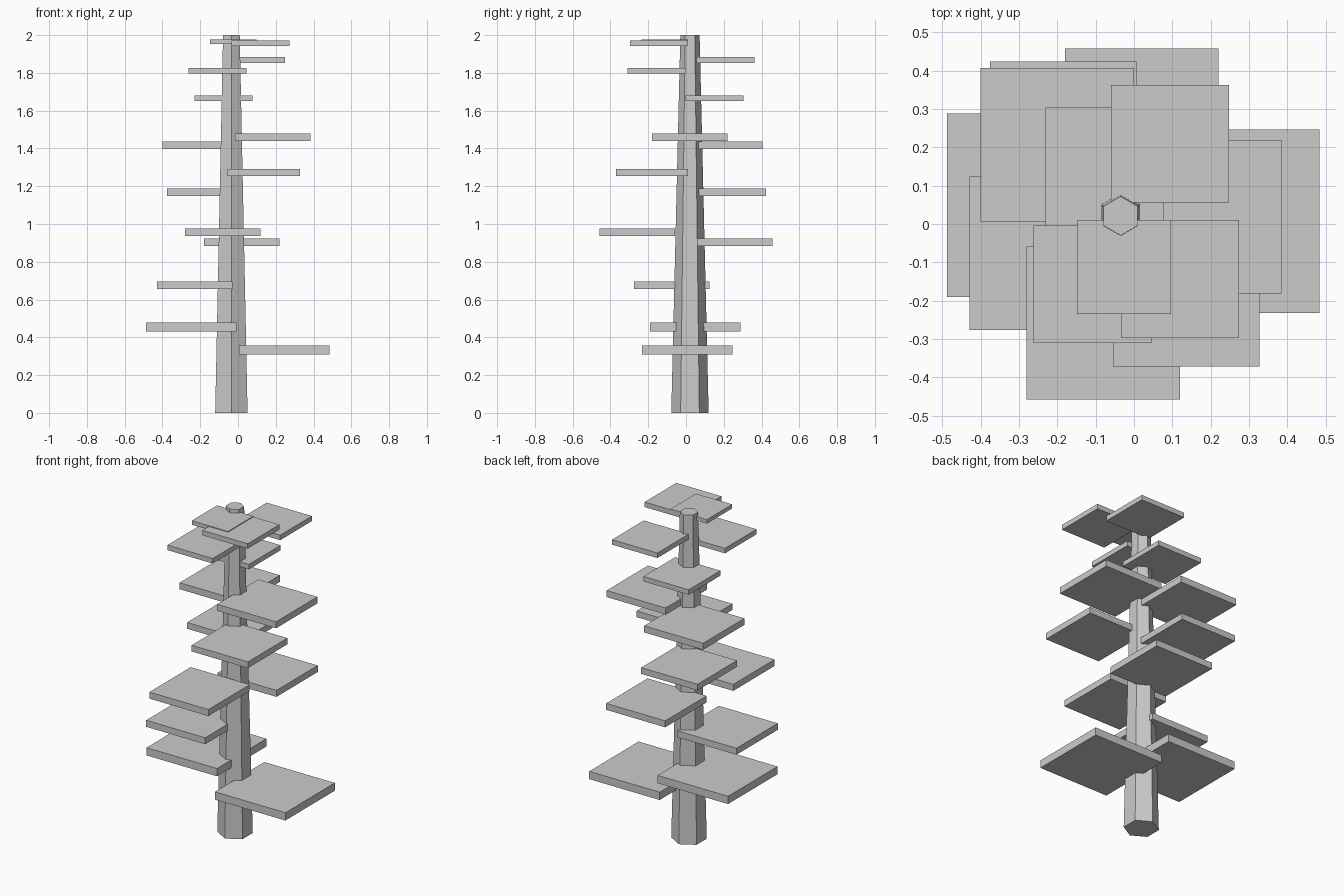
import bpy
import math

# Tapered six-sided trunk, corners pointing along y
bpy.ops.mesh.primitive_cone_add(vertices=6, radius1=0.099, radius2=0.051, depth=2,
                                location=(-0.035, 0.021, 1))
trunk = bpy.context.object
trunk.name = "trunk"

# Square foliage slabs: centre x, centre y, centre z, side length
SLABS = [
    (0.245, 0.007, 0.332, 0.478),
    (-0.248, 0.049, 0.455, 0.478),
    (-0.229, -0.076, 0.675, 0.40),
    (0.020, 0.258, 0.904, 0.40),
    (-0.080, -0.258, 0.957, 0.40),
    (-0.184, 0.233, 1.168, 0.382),
    (0.136, -0.180, 1.272, 0.382),
    (-0.200, 0.206, 1.418, 0.40),
    (0.185, 0.019, 1.460, 0.40),
    (-0.077, 0.150, 1.666, 0.307),
    (-0.108, -0.157, 1.811, 0.307),
    (0.094, 0.209, 1.868, 0.307),
    (0.120, -0.143, 1.957, 0.307),
    (-0.026, -0.112, 1.965, 0.246),
]

# Thickness is a tenth of the width
for i, (x, y, z, side) in enumerate(SLABS, 1):
    bpy.ops.mesh.primitive_cube_add(size=1, location=(x, y, z))
    slab = bpy.context.object
    slab.name = f"foliage_slab_{i:02d}"
    slab.scale = (side, side, side * 0.1)
